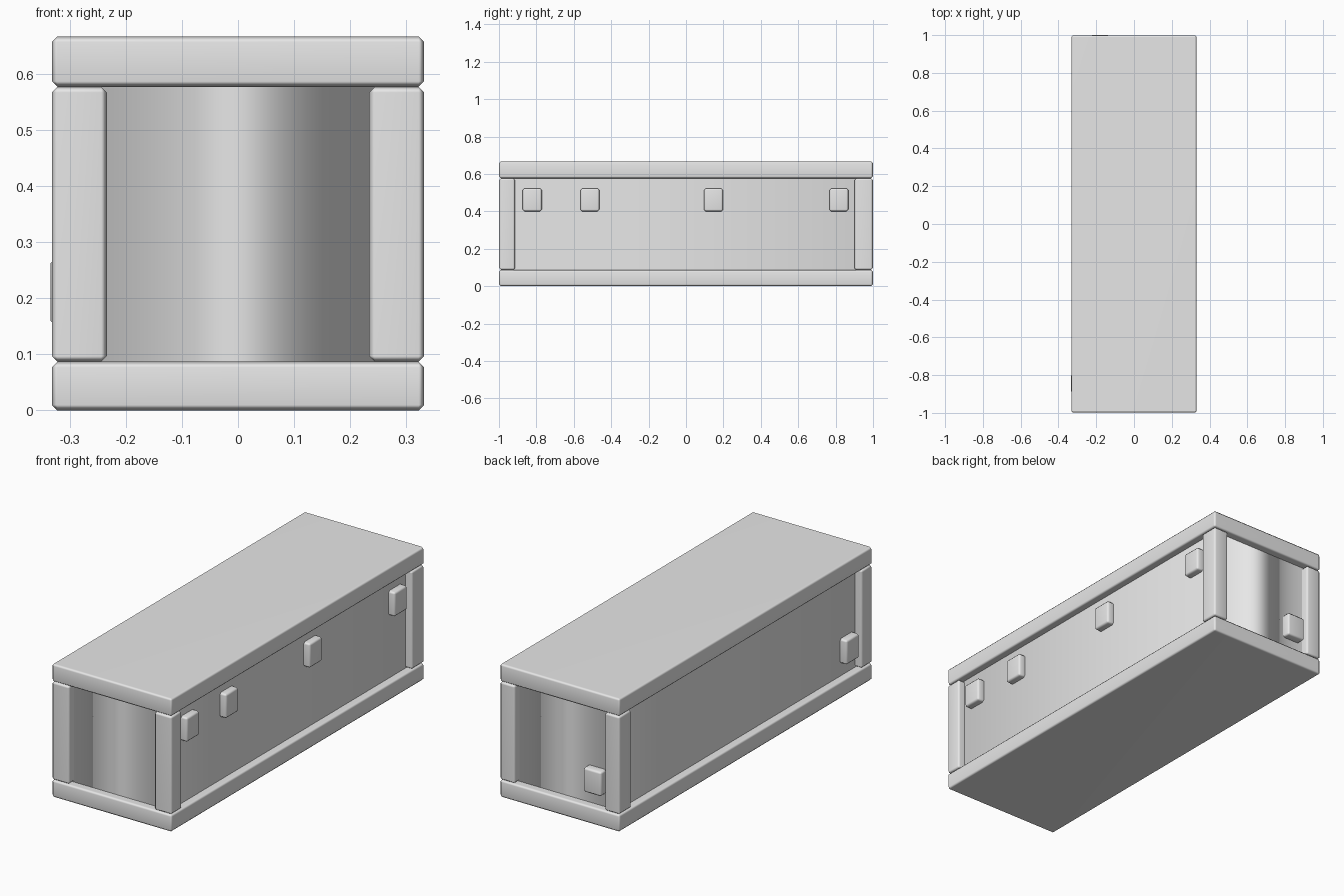
import bpy
import bmesh

old = bpy.data.objects.get("Cube")
if old:
    bpy.data.objects.remove(old, do_unlink=True)

# Single grey material
grey = bpy.data.materials.new("light_grey")
grey.use_nodes = True
COLOUR = (0.8, 0.8, 0.8, 1.0)
grey.diffuse_color = COLOUR
grey.node_tree.nodes["Principled BSDF"].inputs["Base Color"].default_value = COLOUR


def box(name, xs, ys, zs, bevel=0.01):
    """Smooth box between the given (min, max) extents, with chamfered edges."""
    bm = bmesh.new()
    bmesh.ops.create_cube(bm, size=1)
    for v in bm.verts:
        v.co = [lim[0] if c < 0 else lim[1] for c, lim in zip(v.co, (xs, ys, zs))]
    for f in bm.faces:
        f.smooth = True
    if bevel:
        bmesh.ops.bevel(bm, geom=bm.edges[:], offset=bevel, segments=1,
                        profile=0.5, affect='EDGES')
        for f in bm.faces:
            f.smooth = True
    else:
        # Only the upright edges are shaded softly
        for e in bm.edges:
            a, b = e.verts
            e.smooth = abs(a.co.z - b.co.z) > 0.1
    mesh = bpy.data.meshes.new(name)
    bm.to_mesh(mesh)
    bm.free()
    mesh.materials.append(grey)
    obj = bpy.data.objects.new(name, mesh)
    bpy.context.collection.objects.link(obj)
    weighted = obj.modifiers.new("weighted_normals", 'WEIGHTED_NORMAL')
    weighted.mode = 'FACE_AREA'
    weighted.keep_sharp = True
    return obj


W, L, H = 0.332, 0.999, 0.667      # half width, half length, height
BX, BY = 0.295, 0.96               # half size of the recessed body
LOW, HIGH = 0.087, 0.577           # top of base, underside of lid

# Base, lid and recessed body
box("base_slab", (-W, W), (-L, L), (0, LOW))
box("lid_slab", (-W, W), (-L, L), (HIGH, H))
box("body", (-BX, BX), (-BY, BY), (LOW - 0.01, HIGH + 0.01), bevel=0)

# Corner posts
for side, s in (("left", 1), ("right", -1)):
    for end, e, wide, deep in (("front", -1, 0.098, 0.085), ("back", 1, 0.085, 0.098)):
        xs = sorted((s * W, s * (W - wide)))
        ys = sorted((e * L, e * (L - deep)))
        box(f"{end}_{side}_post", xs, ys, (LOW, HIGH))

# Small blocks along the left wall
HALF = 0.051
for i, y in enumerate((-0.822, -0.514, 0.147, 0.817), 1):
    box(f"left_block_{i}", (BX - 0.02, W - 0.001), (y - HALF, y + HALF), (0.40, 0.523))

# Single blocks low on the right and back walls
box("right_block", (-W - 0.002, 0.02 - BX), (-0.845 - HALF, -0.845 + HALF), (0.15, 0.273))
box("back_block", (-0.18 - HALF, -0.18 + HALF), (BY - 0.02, L + 0.002), (0.15, 0.273))
